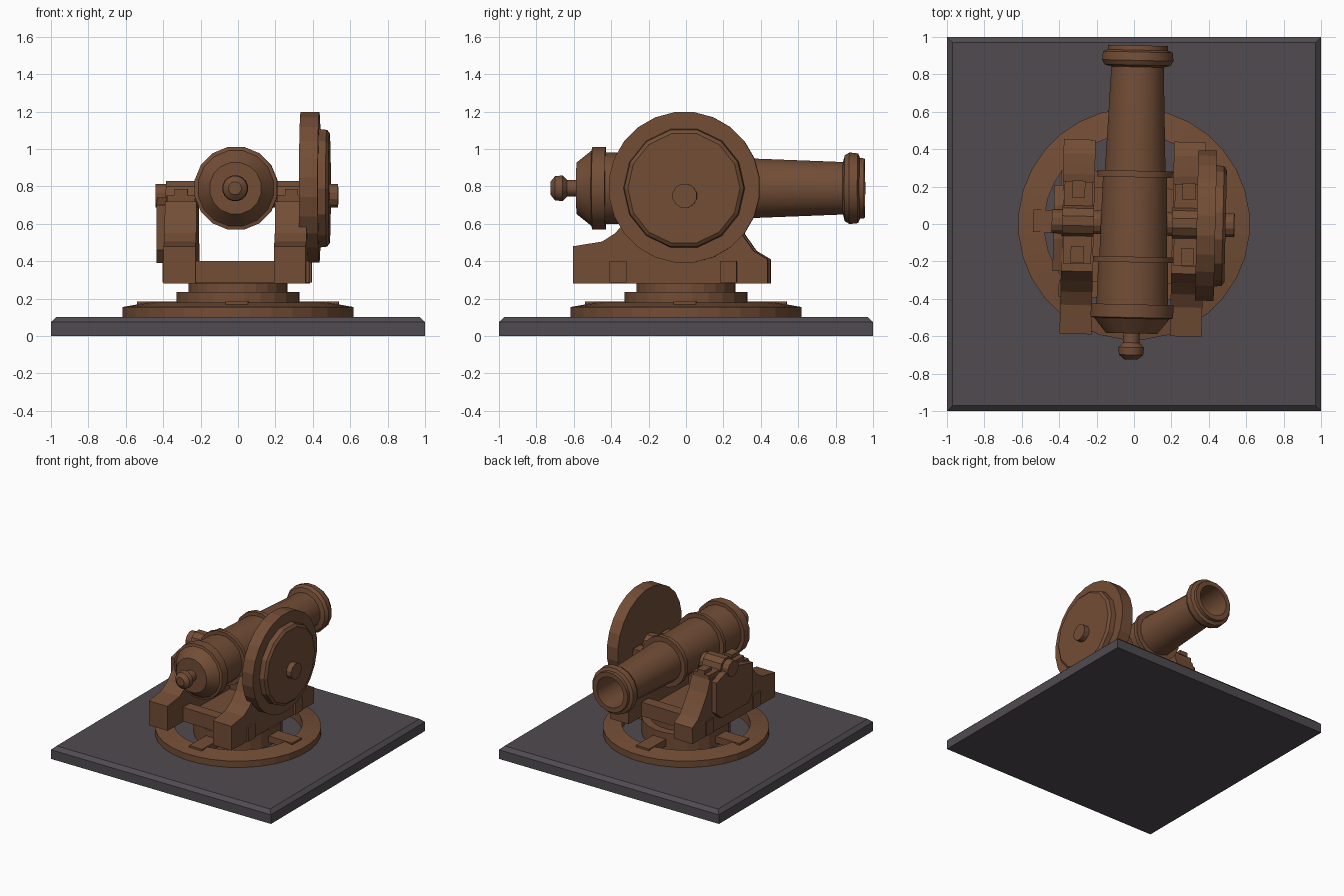
import bpy, bmesh, math
from mathutils import Matrix, Vector

if "Cube" in bpy.data.objects:
    bpy.data.objects.remove(bpy.data.objects["Cube"])


def material(name, rgb):
    m = bpy.data.materials.new(name)
    m.diffuse_color = (*rgb, 1)
    m.use_nodes = True
    m.node_tree.nodes["Principled BSDF"].inputs["Base Color"].default_value = m.diffuse_color
    return m


BRONZE = material("bronze", (0.17, 0.075, 0.037))
SLATE = material("slate", (0.08, 0.07, 0.08))
YAW = Matrix.Rotation(math.radians(-1.3), 4, 'Z')   # gun sits slightly turned
AXES = {'X': Matrix.Rotation(math.pi / 2, 4, 'Y'),
        'Y': Matrix.Rotation(-math.pi / 2, 4, 'X'),
        'Z': Matrix.Identity(4)}


def finish(name, bm, mat=BRONZE, matrix=None, smooth=False):
    if matrix is not None:
        bm.transform(matrix)
    bmesh.ops.recalc_face_normals(bm, faces=bm.faces)
    me = bpy.data.meshes.new(name)
    bm.to_mesh(me)
    bm.free()
    ob = bpy.data.objects.new(name, me)
    bpy.context.collection.objects.link(ob)
    me.materials.append(mat)
    if smooth:
        bpy.ops.object.select_all(action='DESELECT')
        ob.select_set(True)
        bpy.context.view_layer.objects.active = ob
        bpy.ops.object.shade_smooth_by_angle(angle=math.radians(28))
    return ob


def lathe(name, profile, sides, axis='Z', at=(0, 0, 0), closed=False, turned=True, smooth=False):
    """Revolve (distance along axis, radius) points."""
    bm = bmesh.new()
    rings = []
    for h, r in profile:
        if r == 0:
            rings.append([bm.verts.new((0, 0, h))] * sides)
        else:
            rings.append([bm.verts.new((r * math.cos(a), r * math.sin(a), h))
                          for a in (2 * math.pi * (i + .5) / sides for i in range(sides))])
    pairs = list(zip(rings, rings[1:]))
    if closed:
        pairs.append((rings[-1], rings[0]))
    for p, q in pairs:
        for i in range(sides):
            j = (i + 1) % sides
            bm.faces.new(list(dict.fromkeys((p[i], p[j], q[j], q[i]))))
    m = Matrix.Translation(at) @ AXES[axis]
    return finish(name, bm, matrix=(YAW @ m) if turned else m, smooth=smooth)


def slab(name, outline, x0, x1):
    """Extrude a (y, z) outline from x0 to x1."""
    bm = bmesh.new()
    f = bm.faces.new([bm.verts.new((x0, y, z)) for y, z in outline])
    ext = bmesh.ops.extrude_face_region(bm, geom=[f])['geom']
    bmesh.ops.translate(bm, vec=(x1 - x0, 0, 0),
                        verts=[v for v in ext if isinstance(v, bmesh.types.BMVert)])
    return finish(name, bm, matrix=YAW)


def box(name, x0, x1, y0, y1, z0, z1):
    return slab(name, [(y0, z0), (y1, z0), (y1, z1), (y0, z1)], x0, x1)


# Base plate with a chamfered top edge
bm = bmesh.new()
bmesh.ops.create_cube(bm, size=1)
bmesh.ops.transform(bm, verts=bm.verts, matrix=Matrix.Translation((0, 0, .0375)) @ Matrix.Diagonal((2, 2, .075, 1)))
top = max(bm.faces, key=lambda f: f.calc_center_median().z)
new = bmesh.ops.extrude_face_region(bm, geom=[top])['geom']
bmesh.ops.delete(bm, geom=[top], context='FACES_ONLY')
for v in (g for g in new if isinstance(g, bmesh.types.BMVert)):
    v.co = Vector((v.co.x * .97, v.co.y * .97, .103))
finish("base_plate", bm, SLATE)

# Floor ring, its four spokes and the stepped turntable
lathe("floor_ring", [(.10, .62), (.155, .62), (.18, .48), (.10, .48)], 32, closed=True, turned=False)
box("spoke_side", -.54, .54, -.055, .065, .13, .184)
box("spoke_long", -.055, .065, -.54, .54, .13, .184)
lathe("turntable", [(.10, 0), (.10, .33), (.235, .33), (.235, .265), (.29, .265), (.29, 0)], 24)

# Carriage cheeks on both sides
cheek = [(-.595, .28), (-.595, .48), (-.44, .505), (-.37, .55), (-.31, .62), (-.26, .72),
         (.22, .72), (.26, .62), (.31, .54), (.37, .455), (.445, .41), (.445, .28)]
for side, s in (("left", -1), ("right", 1)):
    a, b = (-.385, -.215) if s < 0 else (.205, .375)
    slab(side + "_cheek", cheek, a, b)
    # Trunnion cap: flat strap with a rounded collar and two bolts
    box(side + "_cap_strap", a + .01, b - .01, -.22, .22, .71, .755)
    lathe(side + "_cap_collar", [(a, 0), (a, .083), (b, .083), (b, 0)], 10, 'X', (0, .01, .75))
    for i, y in enumerate((-.17, .18)):
        box(f"{side}_cap_bolt_{i}", a + .05, b - .05, y - .045, y + .045, .75, .785)

# Left side plate hanging from the trunnion
slab("left_side_plate", [(-.26, .46), (-.20, .39), (.14, .39), (.20, .45), (.20, .70), (.09, .74),
                         (-.09, .74), (-.26, .70)], -.43, -.38)

# Transom beams passing through the cheeks, and the bed between them
for name, y in (("rear", -.355), ("front", .235)):
    box(name + "_transom", -.395, .39, y - .045, y + .045, .285, .40)
box("carriage_bed", -.22, .21, -.32, .21, .28, .33)

# Trunnion shaft
lathe("trunnion", [(-.44, 0), (-.44, .066), (.535, .066), (.535, 0)], 12, 'X', (0, .005, .75))

# Barrel: cascabel knob, breech, reinforcing bands, muzzle and bore
lathe("barrel", [
    (-.725, 0), (-.725, .035), (-.70, .066), (-.66, .07), (-.635, .045), (-.585, .045),
    (-.585, .14), (-.505, .205), (-.50, .225), (-.43, .225), (-.43, .195),
    (-.205, .19), (-.205, .22), (-.175, .22), (-.175, .185),
    (.25, .175), (.25, .205), (.285, .205), (.285, .165),
    (.84, .143), (.85, .18), (.875, .195), (.92, .19), (.93, .165), (.955, .163),
    (.955, .125), (.30, .12), (.30, 0)], 16, 'Y', (0, 0, .79), smooth=True)

# Elevation wheel on the right with its raised face
lathe("wheel", [(.335, 0), (.335, .405), (.435, .405), (.435, 0)], 24, 'X', (0, 0, .795))
lathe("wheel_face", [(.43, 0), (.43, .325), (.475, .32), (.49, .30), (.49, 0)], 14, 'X', (0, 0, .79))
